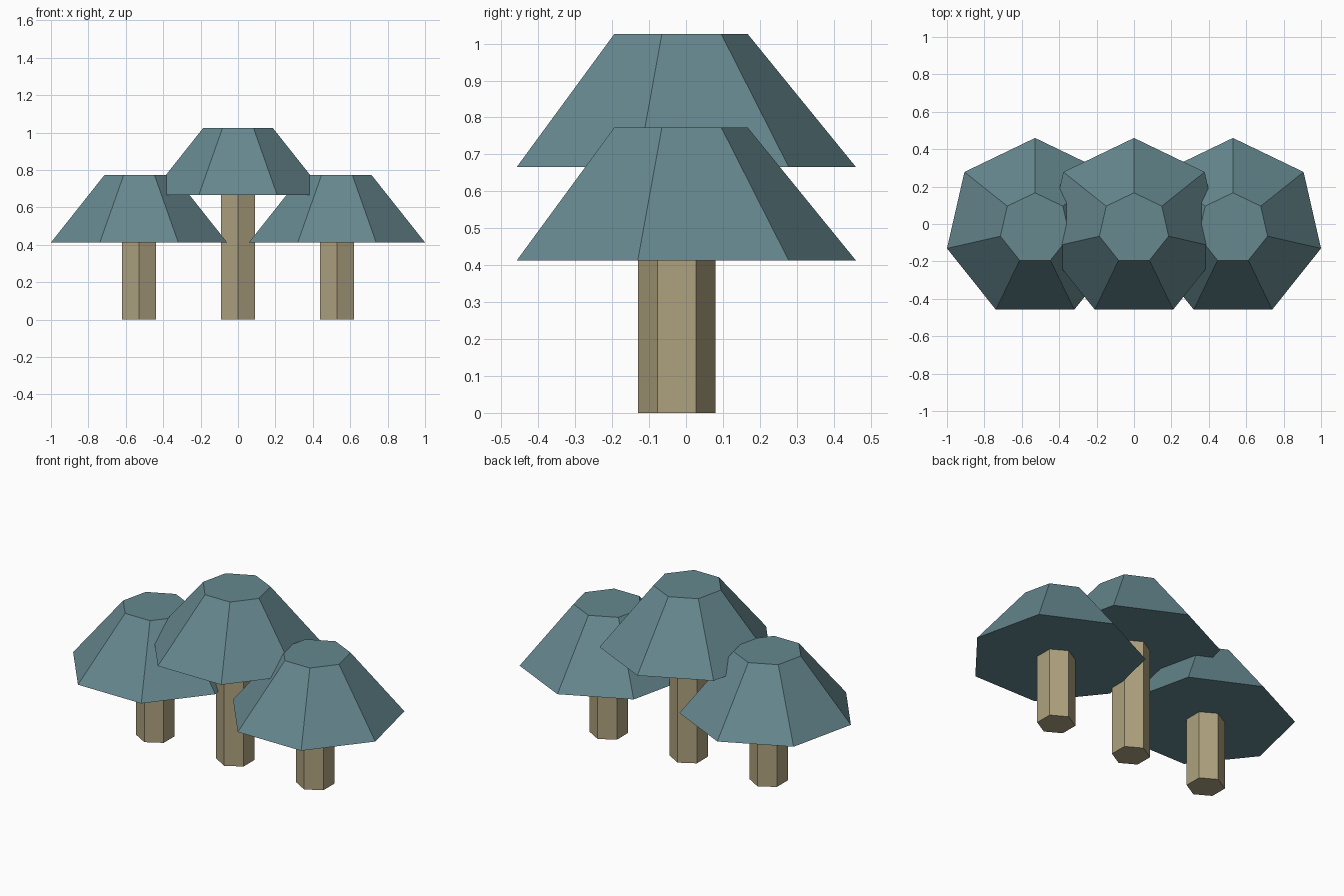
import bpy

cube = bpy.data.objects.get("Cube")
if cube:
    bpy.data.objects.remove(cube, do_unlink=True)


def make_material(name, rgb):
    mat = bpy.data.materials.new(name)
    mat.use_nodes = True
    color = (*rgb, 1.0)
    mat.diffuse_color = color
    mat.node_tree.nodes["Principled BSDF"].inputs["Base Color"].default_value = color
    return mat


def prism(name, sides, bottom_radius, top_radius, x, y, z_low, z_high, mat):
    """Flat-shaded, capped frustum with one corner pointing to +y."""
    bpy.ops.mesh.primitive_cone_add(
        vertices=sides, radius1=bottom_radius, radius2=top_radius,
        depth=z_high - z_low, location=(x, y, (z_low + z_high) / 2))
    obj = bpy.context.object
    obj.name = name
    obj.data.materials.append(mat)
    return obj


teal = make_material("dusty teal", (0.133, 0.246, 0.275))
tan = make_material("pale tan wood", (0.423, 0.362, 0.212))

CAP_HEIGHT = 0.36
OVERLAP = 0.005

# Three trees in a row, the middle one taller: side, x, underside of the crown
for side, x, crown_z in (("right", -0.529, 0.413),
                         ("middle", 0.0, 0.666),
                         ("left", 0.529, 0.413)):
    # Hexagonal trunk
    prism(side + "_trunk", 6, 0.105, 0.105, x, -0.025, 0.0, crown_z + OVERLAP, tan)
    # Seven-sided tapered crown
    prism(side + "_crown", 7, 0.483, 0.19, x, -0.023, crown_z, crown_z + CAP_HEIGHT, teal)
